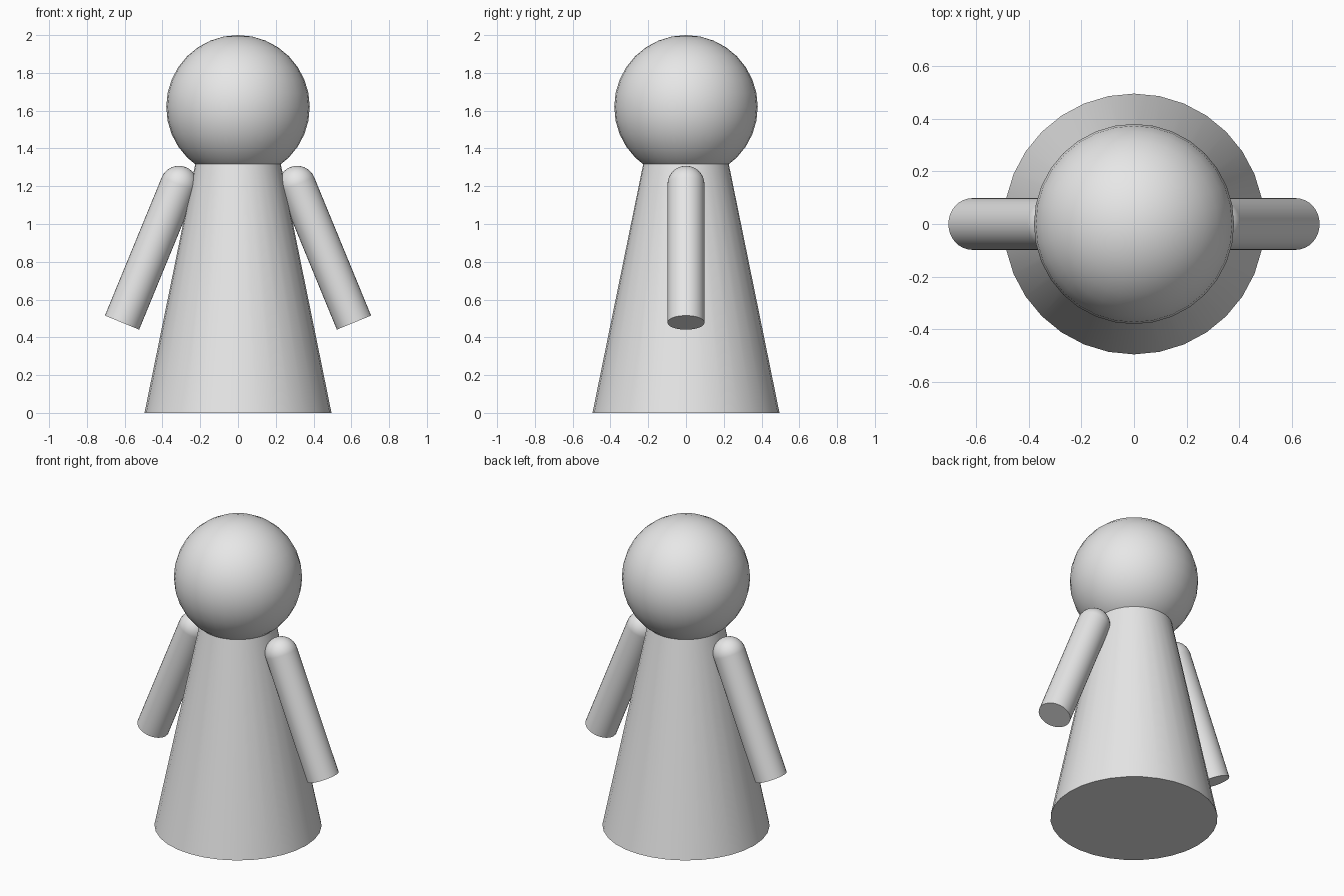
import bpy
import math
from mathutils import Vector

if "Cube" in bpy.data.objects:
    bpy.data.objects.remove(bpy.data.objects["Cube"])

grey = bpy.data.materials.new("light_grey")
grey.diffuse_color = (0.8, 0.8, 0.8, 1)
grey.use_nodes = True
grey.node_tree.nodes["Principled BSDF"].inputs["Base Color"].default_value = grey.diffuse_color


def finish(name):
    """Name the active object, colour it and smooth it."""
    ob = bpy.context.object
    ob.name = name
    ob.data.materials.append(grey)
    bpy.ops.object.shade_smooth_by_angle(angle=math.radians(35))
    return ob


def ball(name, centre, radius):
    bpy.ops.mesh.primitive_uv_sphere_add(segments=32, ring_count=16,
                                         radius=radius, location=centre)
    return finish(name)


# Tapered body
BODY_H = 1.32
bpy.ops.mesh.primitive_cone_add(vertices=32, radius1=0.495, radius2=0.226,
                                depth=BODY_H, location=(0, 0, BODY_H / 2))
finish("body")

# Round head
ball("head", (0, 0, 1.62), 0.38)

# Slanted arms with rounded shoulders
ARM_R = 0.098
for side, label in ((-1, "left"), (1, "right")):
    shoulder = Vector((side * 0.313, 0, 1.21))
    hand = Vector((side * 0.614, 0, 0.478))
    axis = shoulder - hand
    bpy.ops.mesh.primitive_cylinder_add(vertices=32, radius=ARM_R, depth=axis.length,
                                        location=(shoulder + hand) / 2)
    arm = finish(label + "_arm")
    arm.rotation_euler = axis.to_track_quat('Z', 'Y').to_euler()
    joint = ball(label + "_shoulder", shoulder, ARM_R)
    joint.rotation_euler = arm.rotation_euler
